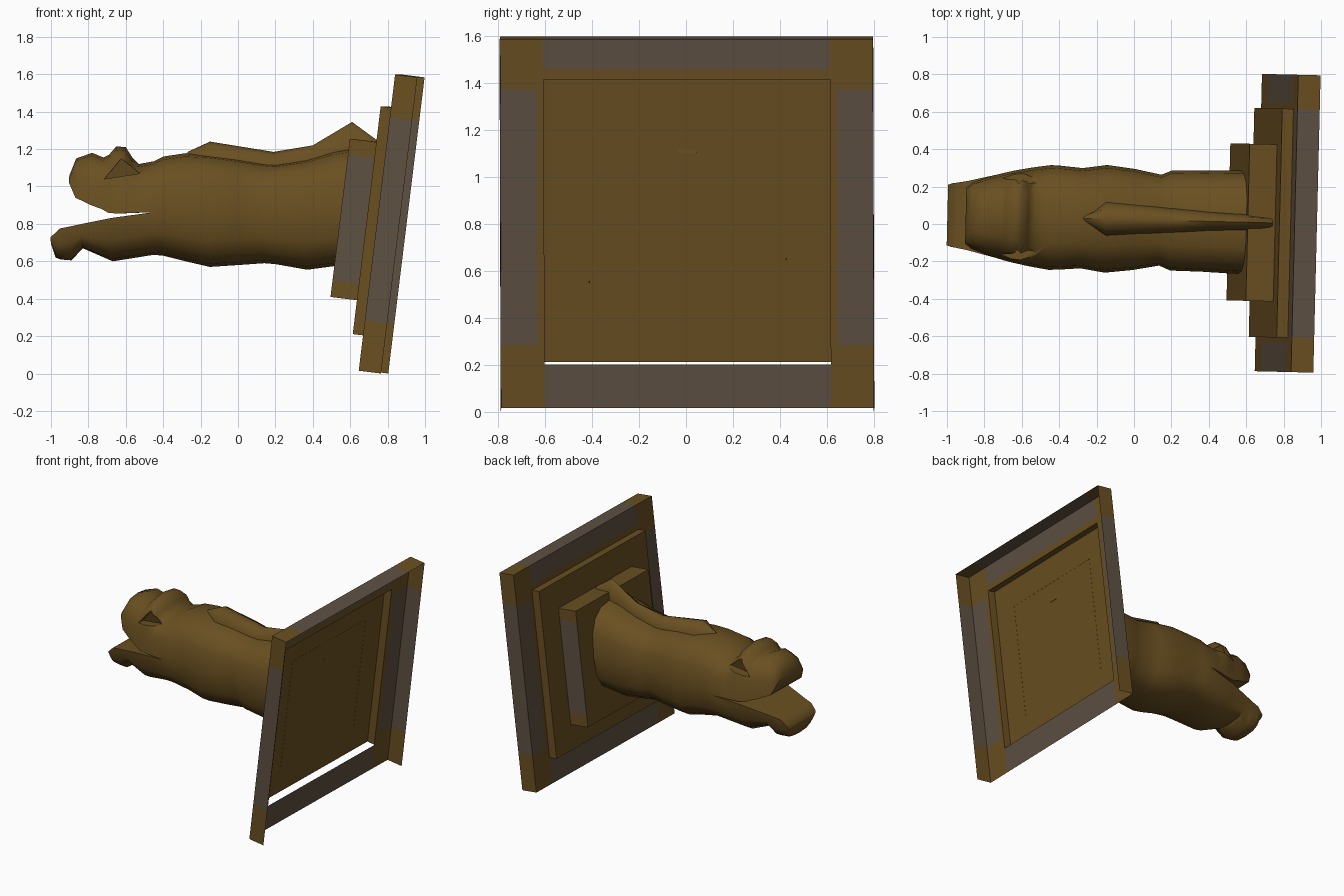
import bpy, bmesh, math
from mathutils import Matrix, Vector

if "Cube" in bpy.data.objects:
    bpy.data.objects.remove(bpy.data.objects["Cube"])

# whole model is yawed slightly; the wall plates also lean back
YAW = Matrix.Translation((0, 0.024, 0)) @ Matrix.Rotation(math.radians(-1.4), 4, 'Z')
LEAN = Matrix.Translation((0.665, 0, 0.015)) @ Matrix.Rotation(math.radians(7), 4, 'Y')


def material(name, rgb):
    m = bpy.data.materials.new(name)
    m.diffuse_color = (*rgb, 1)
    m.use_nodes = True
    m.node_tree.nodes["Principled BSDF"].inputs["Base Color"].default_value = m.diffuse_color
    return m


BROWN = material("bronze_brown", (0.142, 0.079, 0.015))
GREY = material("worn_grey", (0.113, 0.082, 0.055))


def finish(name, bm, angle=None):
    me = bpy.data.meshes.new(name)
    bm.to_mesh(me)
    bm.free()
    me.materials.append(BROWN)
    me.materials.append(GREY)
    if angle:
        me.shade_smooth()
        me.set_sharp_from_angle(angle=math.radians(angle))
    ob = bpy.data.objects.new(name, me)
    bpy.context.collection.objects.link(ob)
    return ob


def shell(name, t, y, s, y_cuts=(), s_cuts=(), grey=None, hole=None):
    """Leaning tray open at the back and bottom: t = depth, y = half width, s = height.
    Faces are cut at y_cuts / s_cuts; grey and hole are rules on (centre, normal)."""
    bm = bmesh.new()
    bmesh.ops.create_cube(bm, size=1)
    for v in bm.verts:
        v.co = Vector([r[0] + (c + 0.5) * (r[1] - r[0]) for c, r in zip(v.co, (t, (-y, y), s))])
    bm.normal_update()
    bmesh.ops.delete(bm, geom=[f for f in bm.faces if f.normal.x > 0.9 or f.normal.z < -0.9],
                     context='FACES')
    cuts = [((0, k * c, 0), (0, 1, 0)) for c in y_cuts for k in (-1, 1)]
    cuts += [((0, 0, c), (0, 0, 1)) for c in s_cuts]
    for co, no in cuts:
        bmesh.ops.bisect_plane(bm, geom=bm.verts[:] + bm.edges[:] + bm.faces[:],
                               plane_co=co, plane_no=no)
    bm.normal_update()
    if hole:
        bmesh.ops.delete(bm, geom=[f for f in bm.faces if hole(f.calc_center_median(), f.normal)],
                         context='FACES')
    if grey:
        for f in bm.faces:
            f.material_index = int(grey(f.calc_center_median(), f.normal))
    bm.transform(YAW @ LEAN)
    return finish(name, bm)


def frame_grey(c, n):
    side = abs(c.y) > 0.64 and 0.27 < c.z < 1.365
    bars = abs(c.y) < 0.61 and (c.z < 0.19 or c.z > 1.455)
    return side or bars


# outer frame: hollow, grey bars with brown corners
shell("frame", (0, 0.12), 0.795, (0, 1.595), (0.61, 0.64), (0.188, 0.27, 1.365, 1.41, 1.455),
      frame_grey, lambda c, n: n.x < -0.9 and abs(c.y) < 0.61 and 0.188 < c.z < 1.41)
# stepped mounting plates
shell("middle_plate", (-0.06, 0.0), 0.612, (0.19, 1.417))
shell("mounting_block", (-0.207, -0.059), 0.42, (0.372, 1.224), (), (0.46, 1.14),
      lambda c, n: abs(n.y) > 0.9 and 0.46 < c.z < 1.14)


def arc(x, z_tip, z_mid, hw, n=8, e=0.72):
    """Half of a boxy oval, from +y over the tip to -y."""
    pts = []
    for i in range(n + 1):
        a = math.pi * i / n
        c, s = (math.cos(a) if 2 * i != n else 0), (math.sin(a) if 0 < i < n else 0)
        pts.append((x, math.copysign(abs(c) ** e, c) * hw, z_mid + s ** e * (z_tip - z_mid)))
    return pts


def loft(bm, rings, first_cap=False):
    loops = [[bm.verts.new(p) for p in r] for r in rings]
    n = len(loops[0])
    for a, b in zip(loops, loops[1:]):
        for i in range(n):
            j = (i + 1) % n
            bm.faces.new((a[i], a[j], b[j], b[i]))
    bm.faces.new(loops[-1])
    if first_cap:
        bm.faces.new(loops[0])


# neck: x, top, bottom, half width (front end shared with head and jaw)
MID = 0.862
NECK = [(-0.45, 1.135, 0.635, 0.28), (-0.40, 1.16, 0.63, 0.278), (-0.28, 1.178, 0.60, 0.268),
        (-0.15, 1.17, 0.57, 0.288), (0.0, 1.15, 0.58, 0.27), (0.14, 1.125, 0.59, 0.243),
        (0.2, 1.12, 0.585, 0.268), (0.37, 1.145, 0.555, 0.27), (0.52, 1.19, 0.575, 0.276),
        (0.64, 1.21, 0.59, 0.28)]
# upper head with snout and brow: x, top, lip, half width
HEAD = [(-0.45, 1.135, MID, 0.28), (-0.53, 1.12, 0.86, 0.268), (-0.565, 1.155, 0.858, 0.262),
        (-0.60, 1.21, 0.857, 0.255), (-0.65, 1.215, 0.856, 0.245), (-0.69, 1.17, 0.86, 0.235),
        (-0.72, 1.155, 0.878, 0.227), (-0.78, 1.18, 0.90, 0.21), (-0.865, 1.15, 0.94, 0.178),
        (-0.90, 1.06, 1.02, 0.15)]
# lower jaw: x, bottom, top, half width
JAW = [(-0.45, 0.635, MID, 0.28), (-0.67, 0.60, 0.832, 0.238), (-0.83, 0.67, 0.80, 0.20),
       (-0.89, 0.605, 0.787, 0.185), (-0.95, 0.61, 0.775, 0.174), (-0.975, 0.62, 0.75, 0.17),
       (-0.998, 0.69, 0.73, 0.162)]
bm = bmesh.new()
loft(bm, [arc(x, t, MID, w) + arc(x, b, MID, w)[-2:0:-1] for x, t, b, w in NECK])
loft(bm, [arc(*r) for r in HEAD])
loft(bm, [arc(*r) for r in JAW])
bmesh.ops.remove_doubles(bm, verts=bm.verts[:], dist=0.0005)
bmesh.ops.recalc_face_normals(bm, faces=bm.faces[:])
bm.transform(YAW)
head = finish("head_and_neck", bm, 58)

# crest along the back of the neck: x, top, base, half width
CREST = [(-0.27, 1.185, 1.05, 0.02), (-0.15, 1.24, 1.05, 0.1), (0.19, 1.185, 1.0, 0.075),
         (0.40, 1.22, 1.05, 0.055), (0.61, 1.345, 1.05, 0.045), (0.74, 1.25, 1.1, 0.04)]
bm = bmesh.new()
loft(bm, [arc(*r, n=6, e=0.8) for r in CREST], True)
bmesh.ops.recalc_face_normals(bm, faces=bm.faces[:])
bm.transform(YAW)
finish("crest", bm, 45)

# eye sockets: triangular notches overhung by the brow
for k in (-1, 1):
    bm = bmesh.new()
    for x, z, d in ((-0.71, 1.04, 0.15), (-0.52, 1.07, 0.165), (-0.62, 1.15, 0.18)):
        bm.verts.new((x, k * d, z))
        bm.verts.new((x, k * 0.32, z))
    bmesh.ops.convex_hull(bm, input=bm.verts[:])
    bmesh.ops.recalc_face_normals(bm, faces=bm.faces[:])
    bm.transform(YAW)
    cutter = finish("eye_cutter", bm)
    cutter.hide_render = True
    mod = head.modifiers.new("eye_socket", 'BOOLEAN')
    mod.operation, mod.solver, mod.object = 'DIFFERENCE', 'EXACT', cutter
    bpy.context.view_layer.objects.active = head
    bpy.ops.object.modifier_apply(modifier=mod.name)
    bpy.data.objects.remove(cutter)
head.data.set_sharp_from_angle(angle=math.radians(58))
